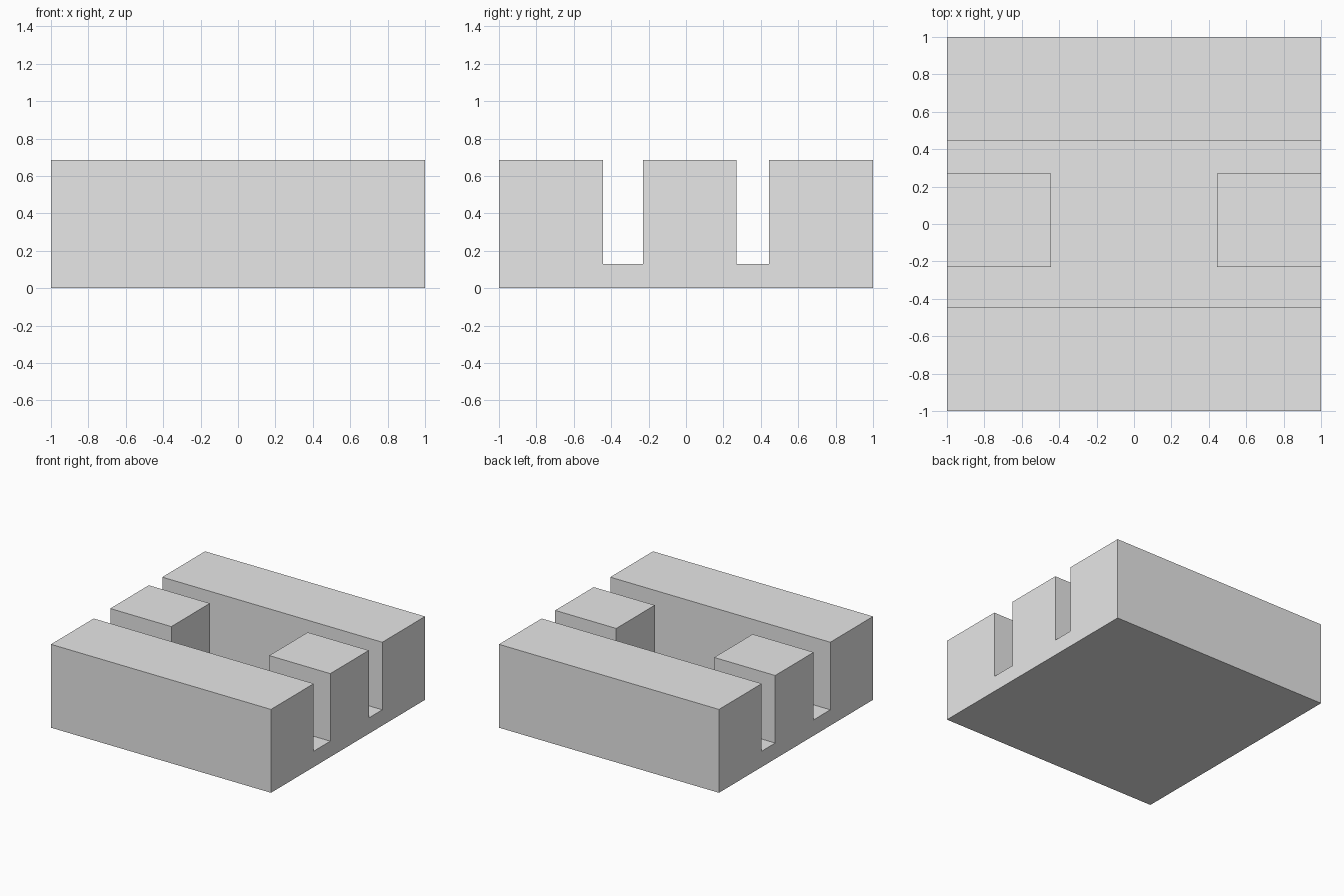
import bpy
import bmesh

HALF = 1.0        # half the block's width and depth
HEIGHT = 0.685    # full height
FLOOR = 0.13      # height of the channel floor
CHANNEL = 0.445   # half width of the channel and of the central gap
ISLAND_FRONT, ISLAND_BACK = -0.23, 0.27

cube = bpy.data.objects.get("Cube")
if cube:
    bpy.data.objects.remove(cube, do_unlink=True)

grey = bpy.data.materials.new("light grey")
grey.use_nodes = True
colour = (0.8, 0.8, 0.8, 1.0)
grey.diffuse_color = colour
grey.node_tree.nodes["Principled BSDF"].inputs["Base Color"].default_value = colour

# Plan divided into cells along the channel and island edges
xs = [-HALF, -CHANNEL, CHANNEL, HALF]
ys = [-HALF, -CHANNEL, ISLAND_FRONT, ISLAND_BACK, CHANNEL, HALF]


def is_raised(x, y):
    """Front and back rails, plus an island at each end of the channel."""
    rail = abs(y) > CHANNEL
    island = abs(x) > CHANNEL and ISLAND_FRONT < y < ISLAND_BACK
    return rail or island


bm = bmesh.new()
grid = [[bm.verts.new((x, y, 0)) for x in xs] for y in ys]
for row, above in zip(grid, grid[1:]):
    for i in range(len(xs) - 1):
        bm.faces.new((row[i], row[i + 1], above[i + 1], above[i]))


def raise_faces(faces, height):
    """Extrude faces straight up and return the new top faces."""
    result = bmesh.ops.extrude_face_region(bm, geom=faces)["geom"]
    verts = [g for g in result if isinstance(g, bmesh.types.BMVert)]
    bmesh.ops.translate(bm, verts=verts, vec=(0, 0, height))
    return [g for g in result if isinstance(g, bmesh.types.BMFace)]


# Base slab: keep the underside, then raise rails and islands from the floor
underside = bmesh.ops.duplicate(bm, geom=bm.faces[:])["geom"]
floor = raise_faces([f for f in bm.faces if f not in underside], FLOOR)
raised = [f for f in floor if is_raised(*f.calc_center_median().xy)]
raise_faces(raised, HEIGHT - FLOOR)

# Join the underside and merge coplanar cells into clean flat faces
bmesh.ops.remove_doubles(bm, verts=bm.verts[:], dist=0.0001)
bmesh.ops.recalc_face_normals(bm, faces=bm.faces[:])
bmesh.ops.dissolve_limit(bm, angle_limit=0.01, verts=bm.verts[:], edges=bm.edges[:])

mesh = bpy.data.meshes.new("slotted_block")
bm.to_mesh(mesh)
bm.free()
mesh.materials.append(grey)
block = bpy.data.objects.new("slotted_block", mesh)
bpy.context.collection.objects.link(block)
